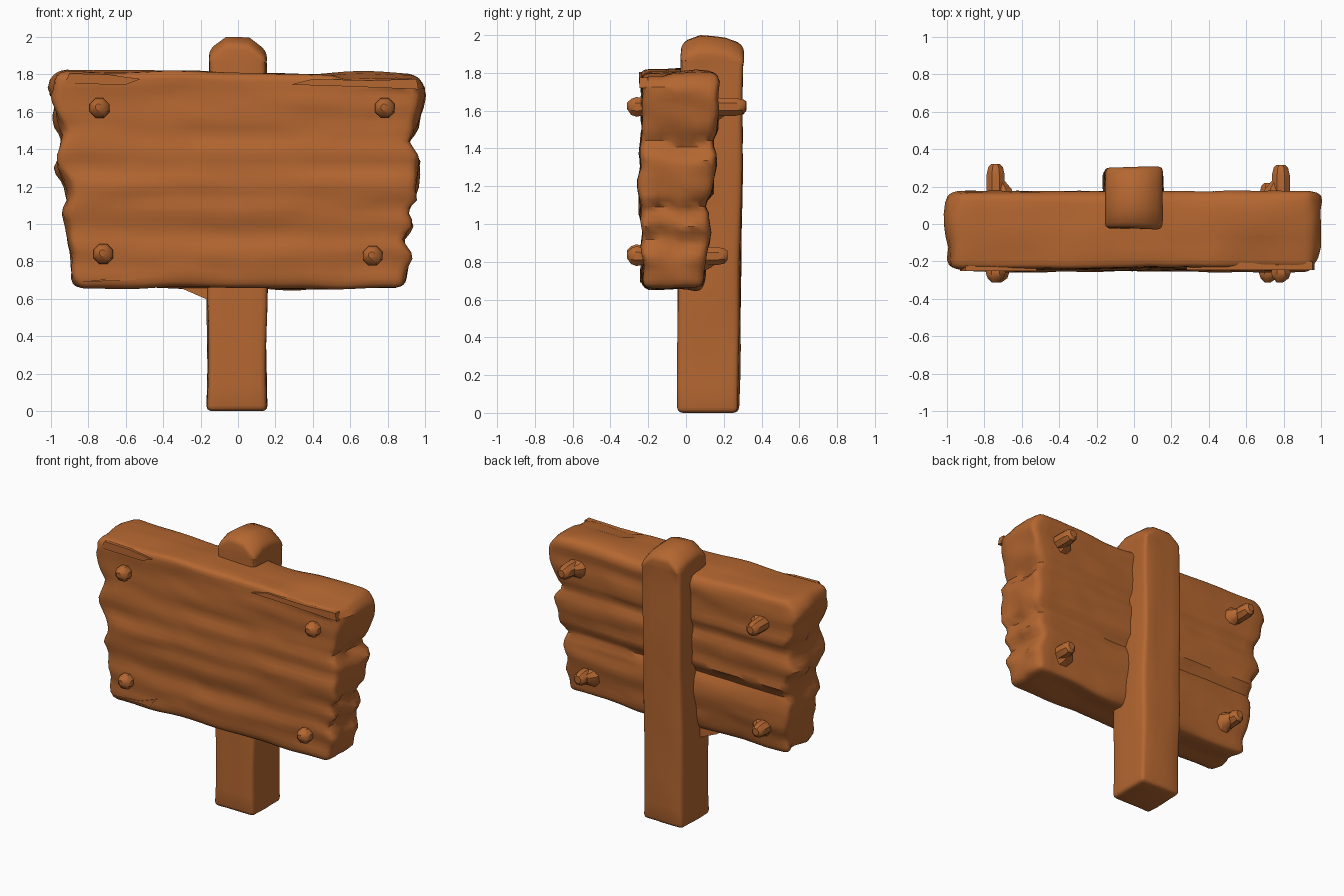
import bpy, bmesh, math
from mathutils import Vector, Matrix, noise

if "Cube" in bpy.data.objects:
    bpy.data.objects.remove(bpy.data.objects["Cube"])

wood = bpy.data.materials.new("warm brown wood")
wood.diffuse_color = (0.46, 0.135, 0.03, 1)
wood.use_nodes = True
wood.node_tree.nodes["Principled BSDF"].inputs["Base Color"].default_value = wood.diffuse_color


def lerp(a, b, t):
    return a + (b - a) * t


def curve(points, z):
    """Piecewise linear lookup of a (z, value) profile."""
    for (z0, a), (z1, b) in zip(points, points[1:]):
        if z <= z1:
            return lerp(a, b, max(0, (z - z0) / (z1 - z0)))
    return points[-1][1]


def grain(x, y, z, amount):
    return amount * noise.noise(Vector((x, y, z)))


def finish(name, bm, angle=35):
    bmesh.ops.recalc_face_normals(bm, faces=bm.faces)
    mesh = bpy.data.meshes.new(name)
    bm.to_mesh(mesh)
    bm.free()
    mesh.materials.append(wood)
    ob = bpy.data.objects.new(name, mesh)
    bpy.context.collection.objects.link(ob)
    bpy.ops.object.select_all(action='DESELECT')
    bpy.context.view_layer.objects.active = ob
    ob.select_set(True)
    bpy.ops.object.shade_smooth_by_angle(angle=math.radians(angle))
    return ob


def worn_box(half, cuts, r):
    """Box sliced into a grid, with its edges rounded by radius r."""
    bm = bmesh.new()
    bmesh.ops.create_cube(bm, size=2, matrix=Matrix.Diagonal((*half, 1)))
    for axis in range(3):
        h, n = half[axis], cuts[axis]
        places = [lerp(-h + r, h - r, i / n) for i in range(n + 1)]
        places += [-h + r * 0.4, h - r * 0.4]
        normal = Vector([float(axis == k) for k in range(3)])
        for p in places:
            bmesh.ops.bisect_plane(bm, geom=bm.verts[:] + bm.edges[:] + bm.faces[:],
                                   plane_co=normal * p, plane_no=normal)
    for v in bm.verts:
        inner = Vector([max(-h + r, min(h - r, c)) for c, h in zip(v.co, half)])
        d = v.co - inner
        if d.length > r:
            v.co = inner + d.normalized() * r
    return bm


# Board: ragged ends and uneven thickness, set by height
LEFT = [(0.66, -0.87), (0.72, -0.885), (0.92, -0.905), (1.06, -0.93), (1.12, -0.91),
        (1.22, -0.925), (1.3, -0.965), (1.43, -0.95), (1.47, -0.93), (1.55, -0.975),
        (1.7, -1.0), (1.77, -0.985), (1.81, -0.96)]
RIGHT = [(0.66, 0.895), (0.72, 0.895), (0.83, 0.92), (0.92, 0.885), (1.0, 0.93),
         (1.08, 0.895), (1.13, 0.95), (1.35, 0.97), (1.42, 0.91), (1.5, 0.95),
         (1.55, 0.97), (1.69, 0.995), (1.8, 0.97)]
BACK = [(0.66, 0.085), (0.8, 0.11), (0.87, 0.125), (1.05, 0.13), (1.1, 0.105), (1.16, 0.145),
        (1.38, 0.16), (1.43, 0.13), (1.5, 0.165), (1.7, 0.175), (1.8, 0.165)]
FRONT = [(0.66, -0.225), (0.85, -0.235), (1.05, -0.24), (1.2, -0.255), (1.3, -0.24),
         (1.5, -0.23), (1.65, -0.235), (1.8, -0.24)]
half = (0.95, 0.2, 0.575)
bm = worn_box(half, (26, 5, 30), 0.05)
for v in bm.verts:
    px, py, pz = v.co
    z = 1.23 + pz
    s, t = (px / half[0] + 1) / 2, (py / half[1] + 1) / 2
    end = max(0, abs(px) / half[0] - 0.8) * 5
    wob = z + grain(0, py * 7, z * 3, 0.05) * end
    x = lerp(curve(LEFT, wob), curve(RIGHT, wob), s)
    y = lerp(curve(FRONT, z), curve(BACK, z), t)
    x += grain(px * 2, py * 8, z * 9, 0.03) * end
    y += grain(px * 1.1 + 4, py * 2, z * 9, 0.02) + grain(px * 6, py, z * 14 + 5, 0.006)
    z += grain(px * 3, py * 6, 2.5, 0.022) * abs(pz) / half[2]
    if pz > 0.5:
        z -= 0.012 * px
        if py < -0.08 and px > 0.55:     # broken step along the top edge
            z -= 0.018
    v.co = (x, y, z)
finish("sign_board", bm, 40)

# Post: leaning slightly back, with a worn, chamfered head
bm = worn_box((0.16, 0.165, 1.0), (4, 4, 18), 0.03)
for v in bm.verts:
    x, y, pz = v.co
    z = pz + 1
    k = z / 2
    x = x * lerp(1.0, 0.95, k) - 0.005 * (1 - k)
    x += grain(x * 5, y * 5, z * 2.2, 0.012)
    y += lerp(0.115, 0.14, k) + grain(x * 5 + 9, y * 5, z * 2, 0.012)
    if z > 1.9:                          # chamfer the head
        side = max(abs(x) - 0.07, 0) + max(0.06 - y, 0) * 0.6 + max(y - 0.24, 0) * 0.6
        z -= side * 0.8 + max(y - 0.1, 0) * 0.12 + max(x, 0) * 0.06
    v.co = (x, y, max(z, 0))
finish("post", bm, 40)


def ring_lathe(name, rings, sides=8):
    """Loft of polygon rings along y, given as (x, y, z, radius)."""
    bm = bmesh.new()
    loops = []
    for x, y, z, r in rings:
        loops.append([bm.verts.new((x + r * math.cos(a), y, z + r * math.sin(a)))
                      for a in [math.tau * (i + 0.5) / sides for i in range(sides)]])
    for a, b in zip(loops, loops[1:]):
        for i in range(sides):
            j = (i + 1) % sides
            bm.faces.new((a[i], a[j], b[j], b[i]))
    bm.faces.new(loops[0])
    bm.faces.new(loops[-1])
    return finish(name, bm)


# Pegs: domed head in front, shaft through the board, blunt tip behind
for label, x, z, tip in [("upper_left", -0.74, 1.62, 0.32), ("upper_right", 0.785, 1.62, 0.315),
                         ("lower_left", -0.72, 0.84, 0.23), ("lower_right", 0.72, 0.83, 0.22)]:
    ring_lathe("peg_" + label, [
        (x - 0.005, -0.312, z + 0.005, 0.018), (x, -0.29, z, 0.046), (x, -0.262, z, 0.057),
        (x, -0.235, z, 0.05), (x, -0.2, z, 0.042), (x, 0.1, z, 0.052),
        (x, tip - 0.055, z, 0.052), (x, tip - 0.015, z, 0.042), (x, tip, z + 0.005, 0.026)])
    # swollen wood where the shaft comes out
    side = 0.035 if x < 0 else -0.035
    back = curve(BACK, z)
    ring_lathe("peg_collar_" + label, [
        (x + side * 0.7, back - 0.05, z - 0.01, 0.09), (x + side, back + 0.015, z - 0.01, 0.055),
        (x + side * 0.6, back + 0.06, z, 0.03)])


def prism(name, outline, y0, y1):
    """Flat xz outline pushed from y0 to y1."""
    bm = bmesh.new()
    a = [bm.verts.new((x, y0, z)) for x, z in outline]
    b = [bm.verts.new((x, y1, z)) for x, z in outline]
    bm.faces.new(a)
    bm.faces.new(b)
    for i in range(len(a)):
        j = (i + 1) % len(a)
        bm.faces.new((a[i], a[j], b[j], b[i]))
    finish(name, bm)


# Splinters along the top front edge, and the wedge under the board
prism("long_splinter", [(0.28, 1.745), (0.4, 1.775), (0.7, 1.768), (0.955, 1.775),
                        (0.965, 1.72), (0.6, 1.735)], -0.246, -0.2)
prism("short_splinter", [(-0.93, 1.75), (-0.9, 1.805), (-0.7, 1.8), (-0.52, 1.775),
                         (-0.6, 1.745)], -0.25, -0.2)
prism("lower_splinter", [(-0.84, 0.69), (-0.62, 0.715), (-0.48, 0.765), (-0.55, 0.7)],
      -0.243, -0.2)
prism("under_wedge", [(-0.32, 0.68), (-0.3, 0.655), (-0.15, 0.59), (-0.13, 0.68)], -0.02, 0.07)
